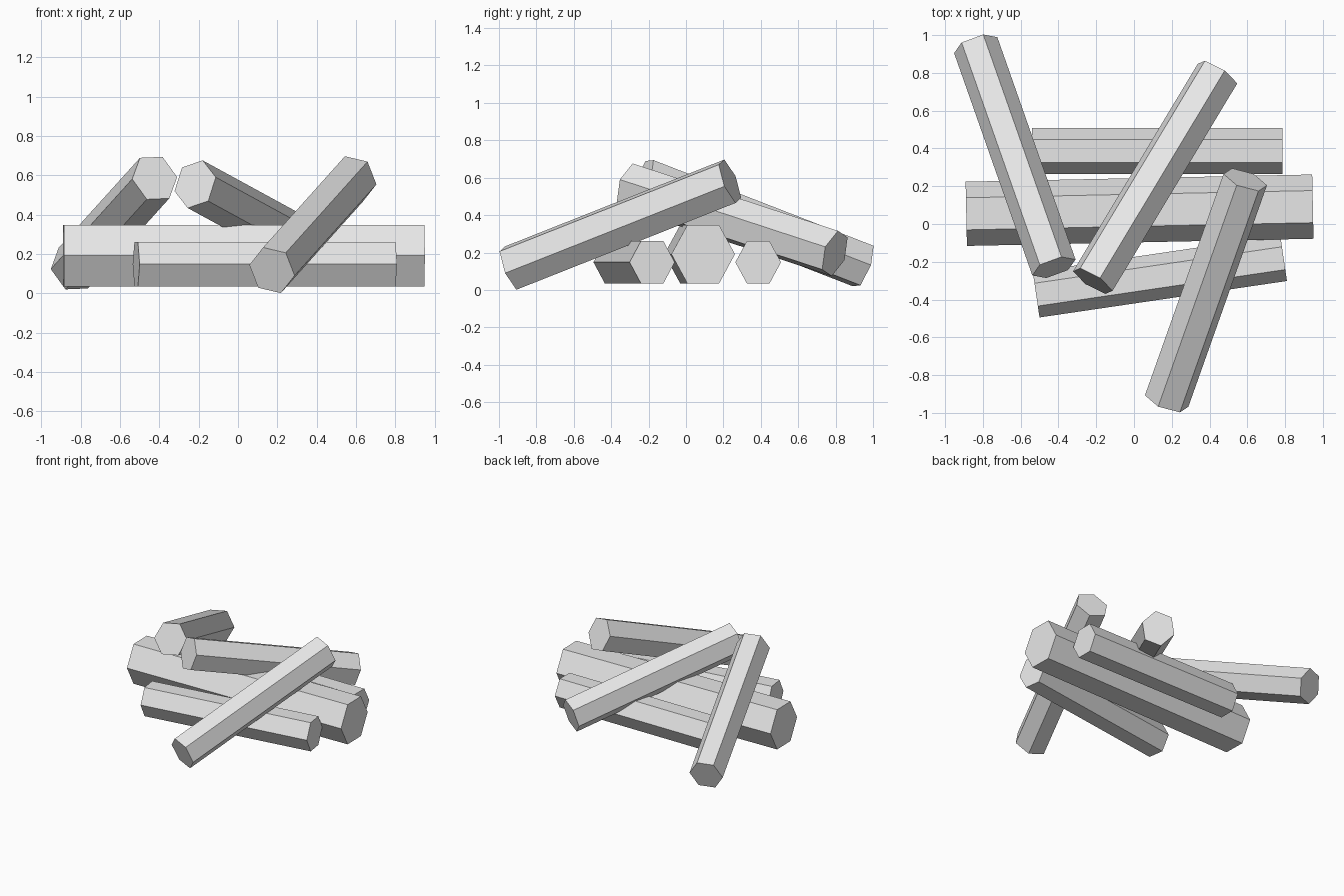
import bpy, bmesh, math
from mathutils import Vector

if "Cube" in bpy.data.objects:
    bpy.data.objects.remove(bpy.data.objects["Cube"])

grey = bpy.data.materials.new("plain_grey")
grey.diffuse_color = (0.8, 0.8, 0.8, 1)
grey.use_nodes = True
grey.node_tree.nodes["Principled BSDF"].inputs["Base Color"].default_value = grey.diffuse_color

SMALL = (0.122, 0.130)   # corner radius sideways, upward
LARGE = (0.170, 0.180)


def log(name, start, end, side, radii):
    """Six-sided log between two points; side points to one corner."""
    a, b = Vector(start), Vector(end)
    axis = (b - a).normalized()
    u = Vector(side)
    u = (u - axis * u.dot(axis)).normalized()
    v = axis.cross(u)
    bm = bmesh.new()
    rings = []
    for centre in (a, b):
        ring = []
        for i in range(6):
            t = i * math.pi / 3
            ring.append(bm.verts.new(centre + u * radii[0] * math.cos(t)
                                     + v * radii[1] * math.sin(t)))
        rings.append(ring)
    lo, hi = rings
    for i in range(6):
        j = (i + 1) % 6
        bm.faces.new((lo[i], lo[j], hi[j], hi[i]))
    bm.faces.new(lo[::-1])
    bm.faces.new(hi)
    bmesh.ops.recalc_face_normals(bm, faces=bm.faces)
    mesh = bpy.data.meshes.new(name)
    bm.to_mesh(mesh)
    bm.free()
    mesh.materials.append(grey)
    bpy.context.collection.objects.link(bpy.data.objects.new(name, mesh))


# Logs lying flat at the bottom of the pile
log("centre_log", (-0.888, 0.054, 0.191), (0.947, 0.092, 0.191), (0, 1, 0), LARGE)
log("front_log", (-0.518, -0.374, 0.148), (0.792, -0.181, 0.148), (0, 1, 0), SMALL)
log("back_log", (-0.540, 0.386, 0.148), (0.785, 0.386, 0.148), (0, 1, 0), SMALL)

# Logs leaning on top
log("left_leaning_log", (-0.838, 0.947, 0.128), (-0.424, -0.230, 0.586),
    (0.117, 0.043, 0.005), SMALL)
log("back_leaning_log", (0.442, 0.796, 0.195), (-0.218, -0.302, 0.555),
    (0.110, -0.054, 0.037), SMALL)
log("front_leaning_log", (0.173, -0.937, 0.117), (0.589, 0.235, 0.581),
    (0.119, -0.031, -0.028), SMALL)
